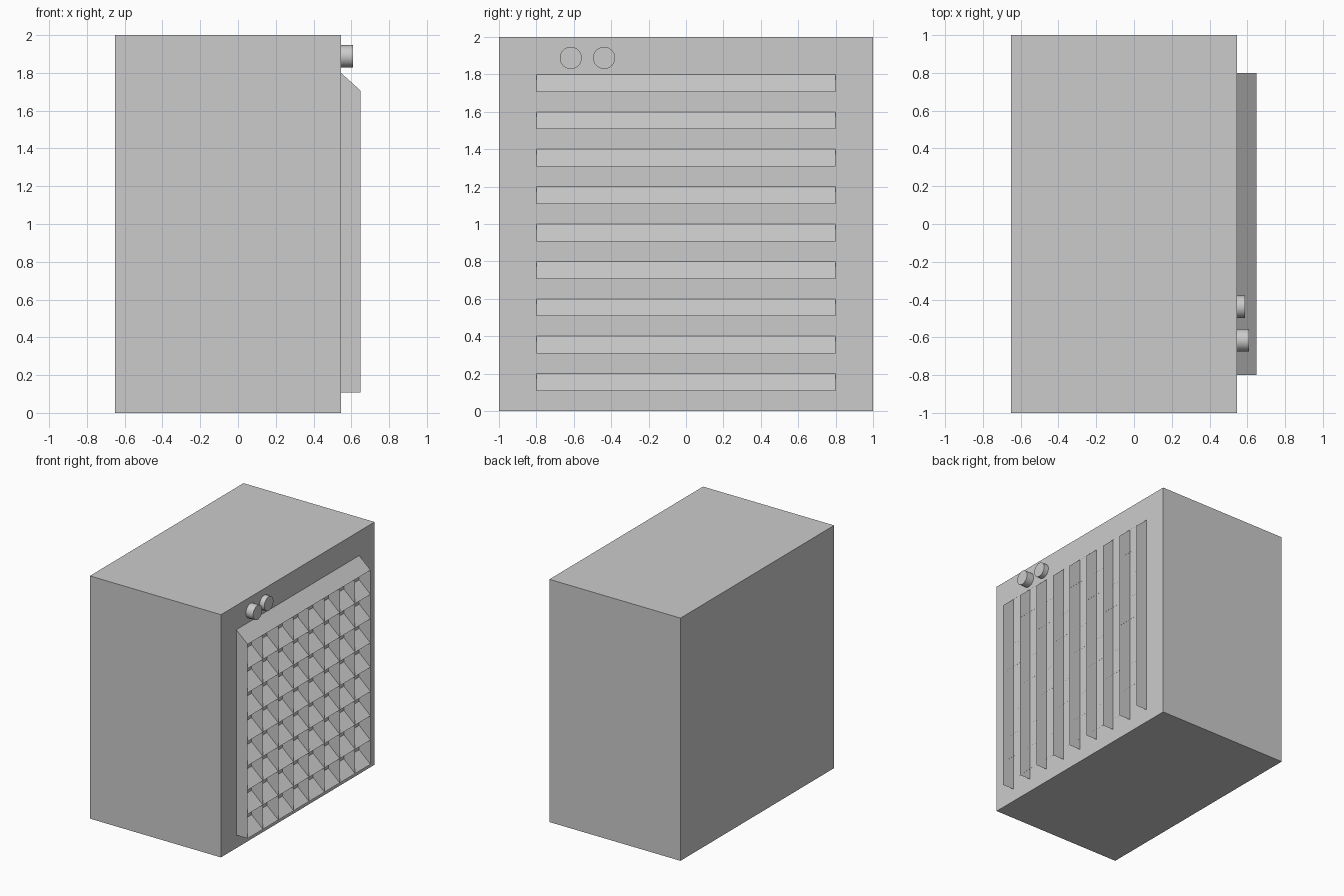
import bpy
import math

if "Cube" in bpy.data.objects:
    bpy.data.objects.remove(bpy.data.objects["Cube"])

FRONT, OUT = 0.545, 0.648      # casing face and outer edge of the grille
HALF = 0.8                     # half width of the grille


def mesh_object(name, verts, faces):
    mesh = bpy.data.meshes.new(name)
    mesh.from_pydata(verts, [], faces)
    mesh.update()
    obj = bpy.data.objects.new(name, mesh)
    bpy.context.collection.objects.link(obj)
    return obj


def knob(name, y, length):
    bpy.ops.mesh.primitive_cylinder_add(
        vertices=32, radius=0.059, depth=length,
        location=(FRONT + length / 2, y, 1.888), rotation=(0, math.pi / 2, 0))
    bpy.context.object.name = name
    bpy.ops.object.shade_smooth_by_angle(angle=math.radians(40))


# Casing
bpy.ops.mesh.primitive_cube_add(size=1, location=((FRONT - 0.65) / 2, 0, 1))
casing = bpy.context.object
casing.name = "casing"
casing.scale = (FRONT + 0.65, 2, 2)

# Sloping louvre slats, thin sheets repeated upwards
slats = mesh_object("louvre_slats",
                    [(OUT, -HALF, 0.107), (OUT, HALF, 0.107),
                     (FRONT, HALF, 0.2), (FRONT, -HALF, 0.2)],
                    [(0, 1, 2, 3)])
rows = slats.modifiers.new("rows", 'ARRAY')
rows.count = 9
rows.use_relative_offset = False
rows.use_constant_offset = True
rows.constant_offset_displace = (0, 0, 0.2)

# Upright fins, thin sheets repeated across the grille
fins = mesh_object("grille_fins",
                   [(FRONT, -HALF, 0.107), (OUT, -HALF, 0.107),
                    (OUT, -HALF, 1.707), (FRONT, -HALF, 1.8)],
                   [(0, 1, 2, 3)])
columns = fins.modifiers.new("columns", 'ARRAY')
columns.count = 9
columns.use_relative_offset = False
columns.use_constant_offset = True
columns.constant_offset_displace = (0, 0.2, 0)

# Control knobs
knob("large_knob", -0.616, 0.065)
knob("small_knob", -0.438, 0.043)
